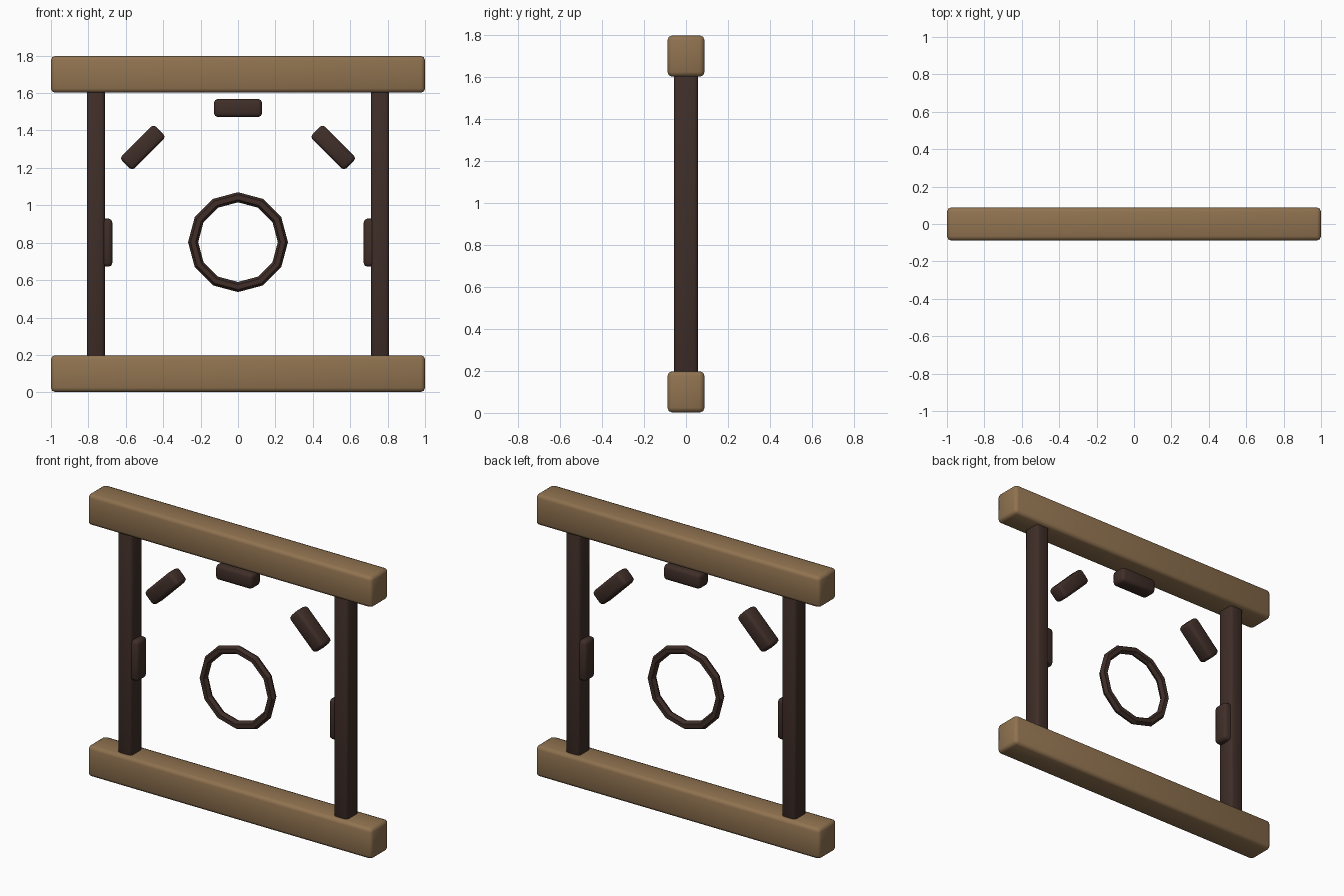
import bpy
from math import pi, sin, cos

if "Cube" in bpy.data.objects:
    bpy.data.objects.remove(bpy.data.objects["Cube"])


def material(name, color):
    m = bpy.data.materials.new(name)
    m.diffuse_color = (*color, 1)
    m.use_nodes = True
    m.node_tree.nodes["Principled BSDF"].inputs["Base Color"].default_value = m.diffuse_color
    return m


oak = material("oak", (0.28, 0.17, 0.08))
dark = material("dark_wood", (0.05, 0.027, 0.021))


def block(name, loc, size, mat, bevel, tilt=0):
    """Softly bevelled wooden block, turned in the frame plane."""
    bpy.ops.mesh.primitive_cube_add(size=1, location=loc, rotation=(0, tilt, 0))
    o = bpy.context.object
    o.name = name
    o.scale = size
    bpy.ops.object.transform_apply(location=False, rotation=False, scale=True)
    b = o.modifiers.new("bevel", 'BEVEL')
    b.width = bevel
    b.segments = 2
    o.data.materials.append(mat)
    bpy.ops.object.shade_smooth()
    return o


# Horizontal beams
for name, z in (("bottom_beam", 0.1), ("top_beam", 1.7)):
    block(name, (0, 0, z), (2, 0.176, 0.196), oak, 0.022)

# Upright posts, let into the beams
for name, x in (("left_post", -0.76), ("right_post", 0.76)):
    block(name, (x, 0, 0.9), (0.096, 0.116, 1.48), dark, 0.018)

# Five pegs in an arc around the ring
for i in range(5):
    a = i * pi / 4
    block(f"peg_{i + 1}", (0.72 * cos(a), 0, 0.8 + 0.72 * sin(a)),
          (0.257, 0.1, 0.096), dark, 0.02, pi / 2 - a)

# Faceted central ring
bpy.ops.mesh.primitive_torus_add(location=(0, 0, 0.803), rotation=(pi / 2, 0, 0),
                                 major_radius=0.24, minor_radius=0.027,
                                 major_segments=12, minor_segments=6)
ring = bpy.context.object
ring.name = "centre_ring"
ring.data.materials.append(dark)
